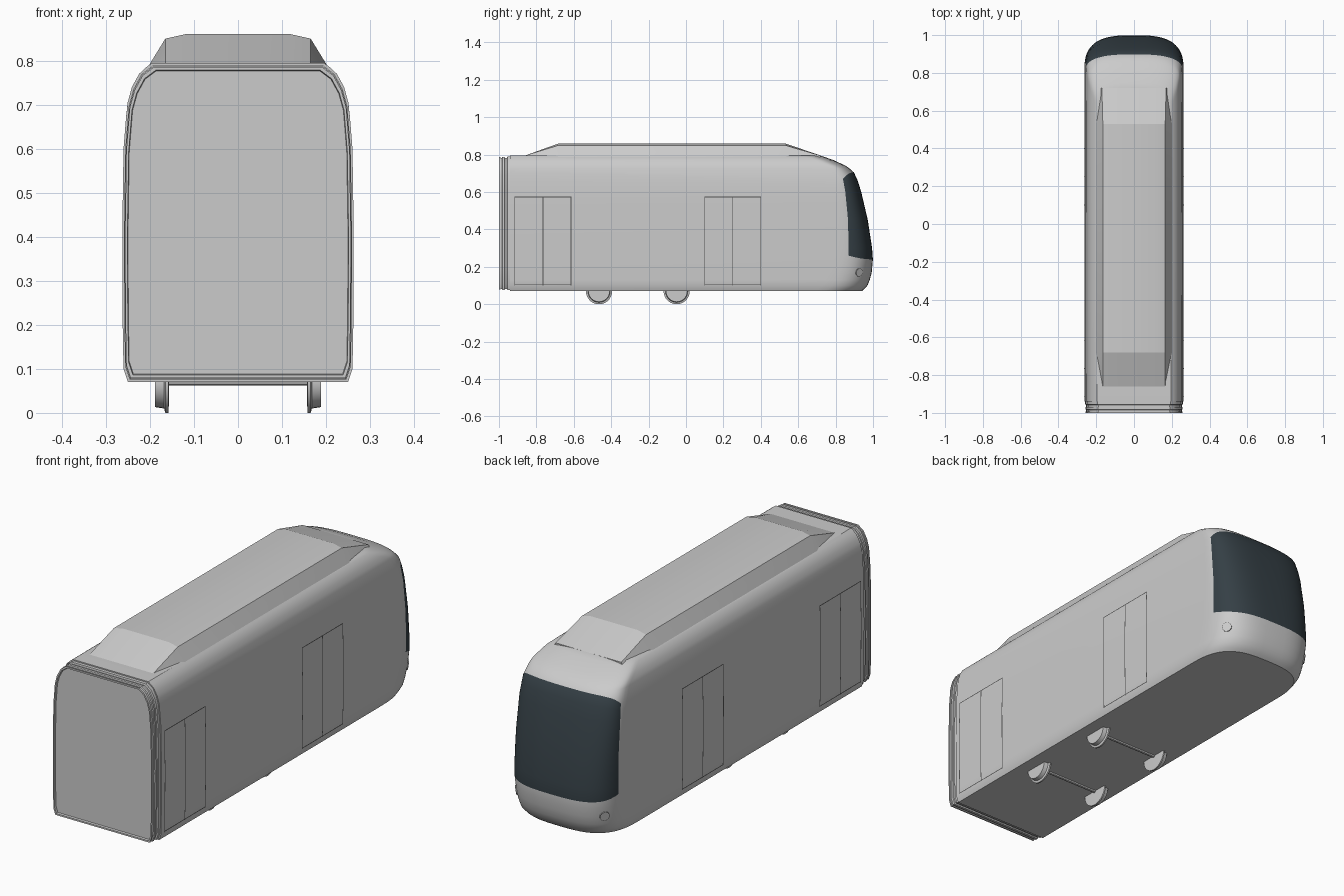
import bpy, bmesh, math
from mathutils import Vector

old = bpy.data.objects.get("Cube")
if old:
    bpy.data.objects.remove(old, do_unlink=True)


def material(name, rgb):
    m = bpy.data.materials.new(name)
    m.use_nodes = True
    m.diffuse_color = (*rgb, 1)
    m.node_tree.nodes["Principled BSDF"].inputs["Base Color"].default_value = (*rgb, 1)
    return m


GREY = material("light grey paint", (0.6, 0.6, 0.6))
GLASS = material("dark tinted glass", (0.035, 0.05, 0.06))
SEAM = material("dark seam", (0.08, 0.08, 0.08))


def finish(name, bm, mats, angle=35, fix_normals=True):
    if fix_normals:
        bmesh.ops.recalc_face_normals(bm, faces=bm.faces)
    me = bpy.data.meshes.new(name)
    bm.to_mesh(me)
    bm.free()
    ob = bpy.data.objects.new(name, me)
    bpy.context.collection.objects.link(ob)
    for m in mats:
        me.materials.append(m)
    bpy.ops.object.select_all(action='DESELECT')
    ob.select_set(True)
    bpy.context.view_layer.objects.active = ob
    bpy.ops.object.shade_smooth_by_angle(angle=math.radians(angle))
    return ob


def loft(bm, rings, closed=True, caps=True, paint=None):
    """Bridge equal-length rings of points; paint(row, column) gives the material."""
    rows = [[bm.verts.new(p) for p in r] for r in rings]
    n = len(rows[0])
    for i in range(len(rows) - 1):
        for j in range(n if closed else n - 1):
            k = (j + 1) % n
            f = bm.faces.new((rows[i][j], rows[i][k], rows[i + 1][k], rows[i + 1][j]))
            f.material_index = paint(i, j) if paint else 0
    if caps:
        bm.faces.new(rows[0])
        bm.faces.new(rows[-1])


def lerp(table, z):
    for (a, u), (b, v) in zip(table, table[1:]):
        if z <= b:
            return u + (v - u) * max(0, (z - a) / (b - a))
    return table[-1][1]


# Shell shape by height: half width, nose reach and nose corner depth
WIDTH = [(.07, .25), (.1, .26), (.2, .262), (.4, .263), (.6, .26), (.7, .252),
         (.74, .241), (.775, .222), (.795, .195)]
REACH = [(.07, .94), (.09, .965), (.12, .98), (.17, .993), (.25, 1), (.3, .995), (.45, .972),
         (.6, .937), (.68, .912), (.71, .895), (.74, .855), (.77, .79), (.795, .72)]
DEPTH = [(.07, .25), (.25, .2), (.66, .116), (.795, .1)]
HEIGHTS = [.07, .08, .1, .13, .17, .21, .24, .3, .37, .45, .53, .6, .66, .705,
           .725, .74, .755, .77, .785, .795]
REAR = -.94
STEPS = 16


def half_power(v):
    return math.copysign(abs(v) ** (2 / 3), v)


def nose_point(z, t):
    w, d = lerp(WIDTH, z), lerp(DEPTH, z)
    return Vector((w * half_power(math.sin(t)),
                   lerp(REACH, z) - d + d * half_power(max(0, math.cos(t))), z))


# Body shell with wraparound windscreen
low, high = HEIGHTS.index(.24), HEIGHTS.index(.705)
rings = []
for i, z in enumerate(HEIGHTS):
    ring = []
    for s in range(-STEPS, STEPS + 1):
        t = s / STEPS * math.pi / 2
        side = min(1, abs(s) / (STEPS - 2)) ** 4
        bend = .02 * side if i == low else -.035 * side if i == high else 0
        if i == high - 1:
            bend = -.02 * side
        ring.append(nose_point(z + bend, t))
    w = lerp(WIDTH, z)
    rings.append([(-w, REAR, z)] + ring + [(w, REAR, z)])


def windscreen(i, j):
    s = j - 1 - STEPS
    return int(low <= i < high and -(STEPS - 2) <= s < STEPS - 2)


bm = bmesh.new()
loft(bm, rings, paint=windscreen)
finish("body_shell", bm, [GREY, GLASS])

# Ribbed gangway with a slightly recessed end panel
levels = [h for h, _ in WIDTH]
outline = [(w, z) for z, w in WIDTH] + [(-w, z) for z, w in reversed(WIDTH)]
MID = .4325


def gangway_ring(y, s):
    return [(x * s, y, MID + (z - MID) * s) for x, z in outline]


steps = [(REAR + .005, .985), (-.955, .985), (-.957, .965), (-.968, .965), (-.97, .98),
         (-.982, .98), (-.984, .965), (-.992, .965), (-.993, .975), (-1, .975),
         (-1, .955), (-.99, .95)]
bm = bmesh.new()
loft(bm, [gangway_ring(y, s) for y, s in steps])
finish("gangway", bm, [GREY], 30)

# Roof equipment fairing
def fairing_ring(y, foot, shoulder, crown, lift):
    half = [(foot, .785), (shoulder, .795 + .055 * lift), (crown, .795 + .065 * lift)]
    return [(x, y, z) for x, z in half] + [(-x, y, z) for x, z in reversed(half)]


bm = bmesh.new()
loft(bm, [fairing_ring(-.86, .168, .165, .12, 0), fairing_ring(-.68, .205, .165, .12, 1),
          fairing_ring(.53, .205, .165, .12, 1), fairing_ring(.72, .175, .17, .12, 0)])
finish("roof_fairing", bm, [GREY], 15)

# Wheels with inner flanges, and axles
PROFILE = [(.157, .05), (.158, .07), (.165, .07), (.168, .06), (.188, .057), (.188, .045)]
AXLE_Z = .07
for label, y in (("rear", -.465), ("front", -.05)):
    for side, sx in (("left", 1), ("right", -1)):
        bm = bmesh.new()
        loft(bm, [[(sx * x, y + r * math.cos(a), AXLE_Z + r * math.sin(a))
                   for a in (k * math.tau / 28 for k in range(28))] for x, r in PROFILE])
        finish(f"{label}_{side}_wheel", bm, [GREY])
    bm = bmesh.new()
    loft(bm, [[(x, y + .008 * math.cos(k * math.tau / 8), AXLE_Z + .008 * math.sin(k * math.tau / 8))
               for k in range(8)] for x in (-.16, .16)])
    finish(f"{label}_axle", bm, [GREY])


# Door seams following the curved sides
def seam(bm, sx, y0, y1, z0, z1):
    zs = [z0 + (z1 - z0) * k / 6 for k in range(7)]
    rows = [[bm.verts.new((sx * (lerp(WIDTH, z) + .001), y, z)) for y in (y0, y1)] for z in zs]
    for a, b in zip(rows, rows[1:]):
        quad = (a[0], a[1], b[1], b[0])
        bm.faces.new(quad if sx > 0 else quad[::-1])


T = .002
for side, sx in (("left", 1), ("right", -1)):
    for label, centre in (("rear", -.765), ("middle", .25)):
        bm = bmesh.new()
        for y in (centre - .15, centre, centre + .15):
            seam(bm, sx, y - T, y + T, .1, .575)
        for z in (.104, .573):
            seam(bm, sx, centre - .15, centre + .15, z - T, z + T)
        finish(f"{label}_{side}_door_seams", bm, [SEAM], fix_normals=False)

    # Headlamp with a thin dark surround
    t, z, e = sx * .95, .17, .01
    p = nose_point(z, t)
    across = nose_point(z, t + e) - nose_point(z, t - e)
    up = nose_point(z + e, t) - nose_point(z - e, t)
    normal = across.cross(up).normalized()
    if normal.y < 0:
        normal.negate()
    across.normalize()
    up = normal.cross(across)
    bm = bmesh.new()
    loft(bm, [[p + normal * h + (across * math.cos(a) + up * math.sin(a)) * r
               for a in (k * math.tau / 20 for k in range(20))]
              for r, h in ((.022, -.003), (.022, .002), (.02, .003), (.019, .003))],
         paint=lambda i, j: int(i == 1))
    finish(f"{side}_headlamp", bm, [GREY, SEAM])
